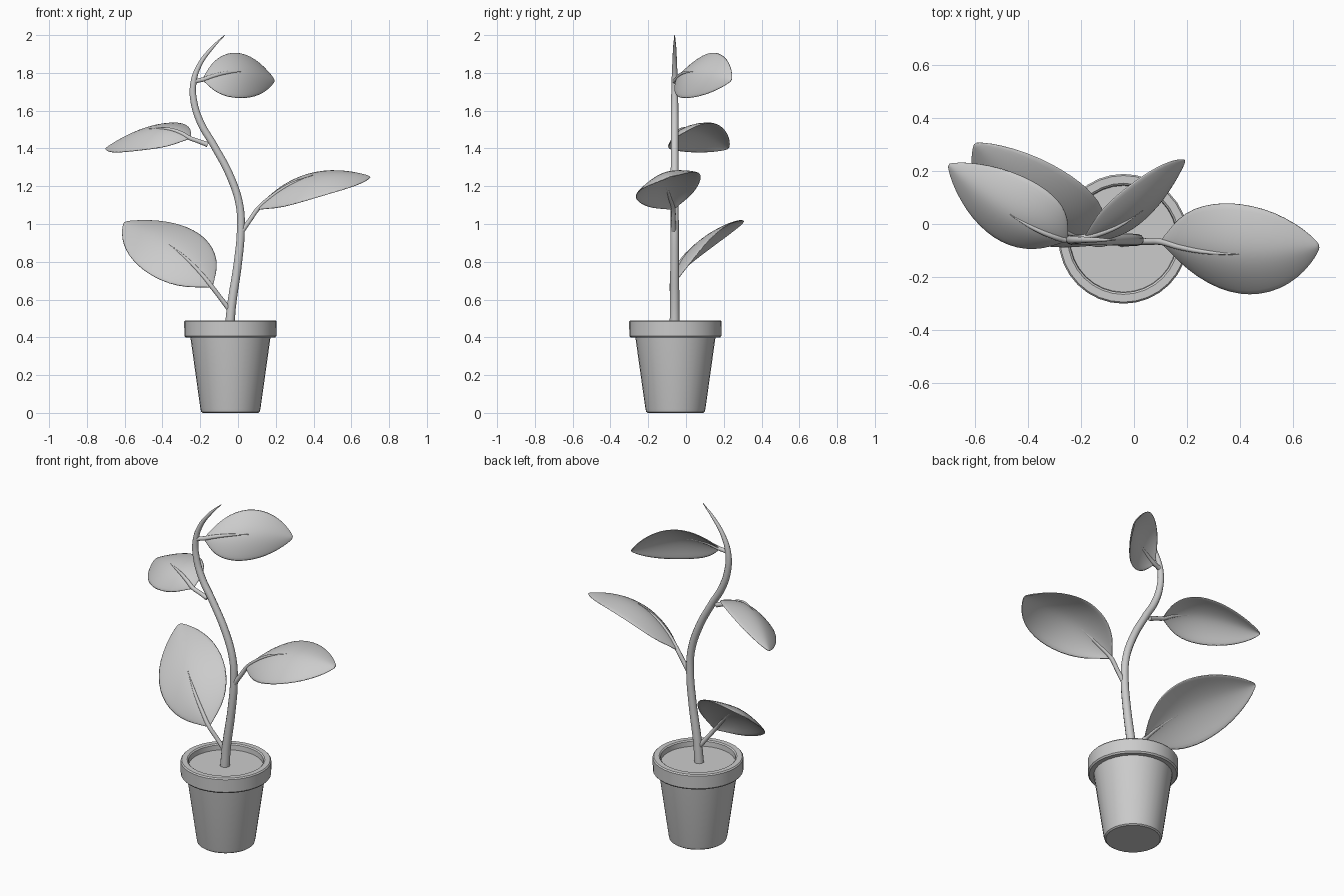
import bpy, bmesh, math
from mathutils import Vector

if "Cube" in bpy.data.objects:
    bpy.data.objects.remove(bpy.data.objects["Cube"])

CX, CY = -0.04, -0.056


def finish(name, bm, angle=35):
    bmesh.ops.recalc_face_normals(bm, faces=bm.faces)
    me = bpy.data.meshes.new(name)
    bm.to_mesh(me)
    bm.free()
    ob = bpy.data.objects.new(name, me)
    bpy.context.collection.objects.link(ob)
    bpy.ops.object.select_all(action='DESELECT')
    bpy.context.view_layer.objects.active = ob
    ob.select_set(True)
    bpy.ops.object.shade_smooth_by_angle(angle=math.radians(angle))
    return ob


def lathe(name, profile, sides=32):
    bm = bmesh.new()
    vs = [bm.verts.new((CX + r, CY, z)) for r, z in profile]
    es = [bm.edges.new(p) for p in zip(vs, vs[1:])]
    bmesh.ops.spin(bm, geom=vs + es, cent=(CX, CY, 0), axis=(0, 0, 1),
                   angle=math.tau, steps=sides)
    bmesh.ops.remove_doubles(bm, verts=bm.verts, dist=1e-4)
    return finish(name, bm)


def tube(name, pts, radii):
    cu = bpy.data.curves.new(name, 'CURVE')
    cu.dimensions = '3D'
    cu.bevel_depth = 1.0
    cu.bevel_resolution = 3
    cu.resolution_u = 6
    cu.use_fill_caps = True
    sp = cu.splines.new('BEZIER')
    sp.bezier_points.add(len(pts) - 1)
    for bp, p, r in zip(sp.bezier_points, pts, radii):
        bp.co = p
        bp.radius = r
        bp.handle_left_type = bp.handle_right_type = 'AUTO'
    ob = bpy.data.objects.new(name, cu)
    bpy.context.collection.objects.link(ob)
    return ob


# pot and soil
lathe("pot", [(0, 0), (.147, 0), (.155, .006), (.159, .022), (.212, .40),
              (.237, .40), (.244, .408), (.245, .483), (.239, .49),
              (.21, .49), (.203, .484), (.20, .44)])
lathe("soil", [(0, .455), (.202, .455)])

# main stem
stem = [(-.045, .44), (-.035, .56), (.0, .8), (.015, .97), (.008, 1.1), (-.04, 1.25),
        (-.13, 1.42), (-.195, 1.53), (-.232, 1.64), (-.237, 1.74), (-.205, 1.84),
        (-.14, 1.93), (-.07, 2.0)]
rad = [.027, .025, .023, .022, .021, .021, .02, .02, .019, .017, .013, .009, .002]
tube("stem", [(x, -.06, z) for x, z in stem], rad)

# leaf outline: (position along midrib, relative half width)
OUTLINE = [(0, .05), (.05, .24), (.13, .56), (.25, .84), (.38, .98), (.5, 1.02),
           (.63, .96), (.76, .80), (.88, .52), (.96, .24), (1, .03)]


def leaf(name, root, base, mid, tip, side, cup):
    B, M, T, S = (Vector(v) for v in (base, mid, tip, side))
    C = 2 * M - (B + T) / 2            # control point so the midrib passes M

    def rib(t):
        return B * (1 - t) ** 2 + C * 2 * t * (1 - t) + T * t * t

    # cupped blade
    n = (T - B).cross(S).normalized()
    if n.z < 0:
        n.negate()
    bm = bmesh.new()
    rows = []
    for t, w in OUTLINE:
        rows.append([bm.verts.new(rib(t) + S * (w * k / 4) - n * (cup * w * abs(k / 4) ** 1.7))
                     for k in range(-4, 5)])
    for a, b in zip(rows, rows[1:]):
        for i in range(8):
            bm.faces.new((a[i], a[i + 1], b[i + 1], b[i]))
    ob = finish(name, bm, 60)
    so = ob.modifiers.new("thickness", 'SOLIDIFY')
    so.thickness = .007
    so.offset = 0
    sub = ob.modifiers.new("smooth", 'SUBSURF')
    sub.levels = sub.render_levels = 1

    # petiole running on into the midrib
    R = Vector(root)
    tube(name + "_stalk", [R, (R + B) / 2, B, rib(.12), rib(.3), rib(.52)],
         [.014, .012, .012, .011, .008, .002])


leaf("lower_left_leaf", (-.04, -.06, .54), (-.14, -.075, .67), (-.355, .04, .885),
     (-.60, .305, 1.01), (.15, .085, .095), .045)
leaf("right_leaf", (.02, -.065, .96), (.105, -.068, 1.08), (.385, -.115, 1.255),
     (.70, -.083, 1.25), (-.035, .173, .055), .06)
leaf("upper_left_leaf", (-.16, -.06, 1.42), (-.255, -.06, 1.455), (-.46, .03, 1.505),
     (-.70, .225, 1.40), (.085, .10, .073), .05)
leaf("top_leaf", (-.232, -.06, 1.755), (-.185, -.05, 1.765), (.025, .045, 1.808),
     (.193, .24, 1.76), (-.015, .076, .121), .042)
